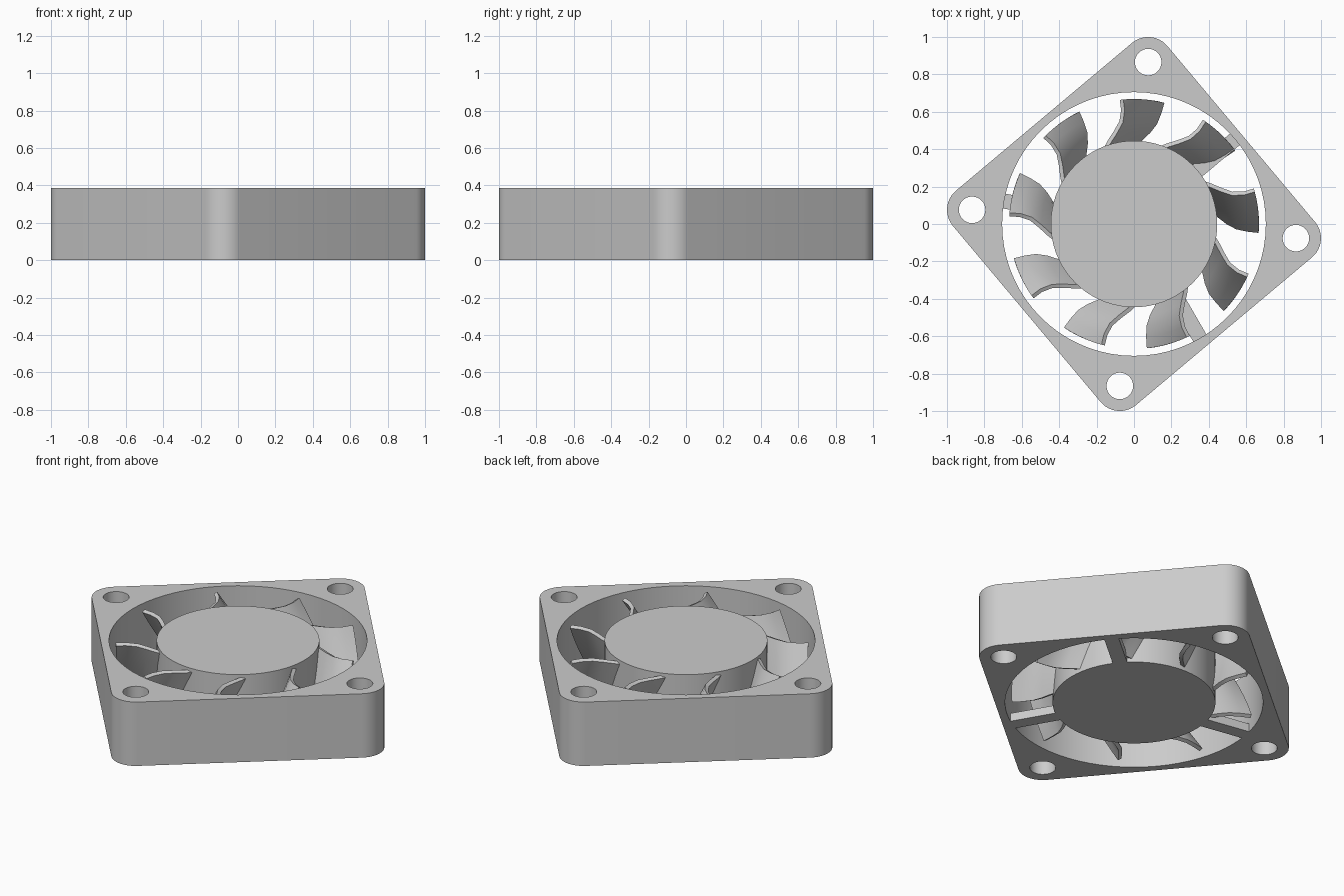
import bpy, bmesh
from math import sin, cos, radians, pi
from mathutils import Matrix, Vector

if "Cube" in bpy.data.objects:
    bpy.data.objects.remove(bpy.data.objects["Cube"])

H = 0.385            # overall height
ROT = 40             # the whole square is turned by this many degrees
PITCH = 0.869        # screw hole distance from centre
CORNER_R = 0.134
HUB_R = 0.445
RING_R = 0.705


def activate(ob):
    bpy.ops.object.select_all(action='DESELECT')
    ob.select_set(True)
    bpy.context.view_layer.objects.active = ob


def smooth(ob, angle=30):
    activate(ob)
    bpy.ops.object.shade_smooth_by_angle(angle=radians(angle))


def polar(r, deg):
    return Vector((r * cos(radians(deg)), r * sin(radians(deg))))


def from_bmesh(name, bm):
    bmesh.ops.recalc_face_normals(bm, faces=bm.faces)
    me = bpy.data.meshes.new(name)
    bm.to_mesh(me)
    bm.free()
    ob = bpy.data.objects.new(name, me)
    bpy.context.collection.objects.link(ob)
    return ob


def circle(centre, r, n):
    return [centre + polar(r, 360 * i / n) for i in range(n)]


# Frame: rounded square with the big air hole and four screw holes
corners = [polar(PITCH, ROT + 45 + 90 * k) for k in range(4)]
outline = [c + polar(CORNER_R, ROT + 90 * k + 90 * i / 12)
           for k, c in enumerate(corners) for i in range(13)]
loops = [outline, circle(Vector((0, 0)), RING_R, 72)]
loops += [circle(c, 0.071, 32) for c in corners]
cu = bpy.data.curves.new("frame", 'CURVE')
cu.dimensions = '2D'
cu.fill_mode = 'BOTH'
cu.extrude = H / 2
for pts in loops:
    sp = cu.splines.new('POLY')
    sp.points.add(len(pts) - 1)
    for p, co in zip(sp.points, pts):
        p.co = (co.x, co.y, 0, 1)
    sp.use_cyclic_u = True
frame = bpy.data.objects.new("frame", cu)
bpy.context.collection.objects.link(frame)
frame.location.z = H / 2
activate(frame)
bpy.ops.object.convert(target='MESH')
frame = bpy.context.object
bm = bmesh.new()
bm.from_mesh(frame.data)
bmesh.ops.remove_doubles(bm, verts=bm.verts, dist=1e-5)
bmesh.ops.recalc_face_normals(bm, faces=bm.faces)
bm.to_mesh(frame.data)
bm.free()
smooth(frame)

# Hub: motor drum in the middle
bm = bmesh.new()
bmesh.ops.create_cone(bm, cap_ends=True, segments=72, radius1=HUB_R, radius2=HUB_R,
                      depth=H, matrix=Matrix.Translation((0, 0, H / 2)))
smooth(from_bmesh("hub", bm))

# Struts: three flat bars joining the hub to the frame at the bottom
for i in range(3):
    r0, r1, t = 0.41, 0.715, 0.05
    bm = bmesh.new()
    m = (Matrix.Rotation(radians(ROT + 130 * i), 4, 'Z')
         @ Matrix.Translation(((r0 + r1) / 2, 0, t / 2))
         @ Matrix.Diagonal((r1 - r0, 0.08, t, 1)))
    bmesh.ops.create_cube(bm, size=1, matrix=m)
    from_bmesh(f"strut_{i + 1}", bm)

# Blades: pitched, swept vanes lofted through (radius, mid angle, half width)
STATIONS = [(0.43, 99.5, 11.2), (0.46, 95.8, 10.8), (0.50, 91.2, 10.3), (0.55, 87.6, 9.6),
            (0.61, 86.3, 9.3), (0.668, 86.2, 9.5)]
Z_LOW, Z_HIGH, N = 0.025, 0.365, 12
for k in range(9):
    bm = bmesh.new()
    grid = []
    for r, mid, half in STATIONS:
        row = []
        for j in range(N + 1):
            s = j / N
            p = polar(r, mid + 40 * k + half * (2 * s - 1))
            z = Z_LOW + (Z_HIGH - Z_LOW) * s
            row.append(bm.verts.new((p.x, p.y, z)))
        grid.append(row)
    for a, b in zip(grid, grid[1:]):
        for j in range(N):
            bm.faces.new((a[j], b[j], b[j + 1], a[j + 1]))
    blade = from_bmesh(f"blade_{k + 1}", bm)
    mod = blade.modifiers.new("thickness", 'SOLIDIFY')
    mod.thickness = 0.022
    mod.offset = 0
    activate(blade)
    bpy.ops.object.modifier_apply(modifier=mod.name)
    smooth(blade, 40)
